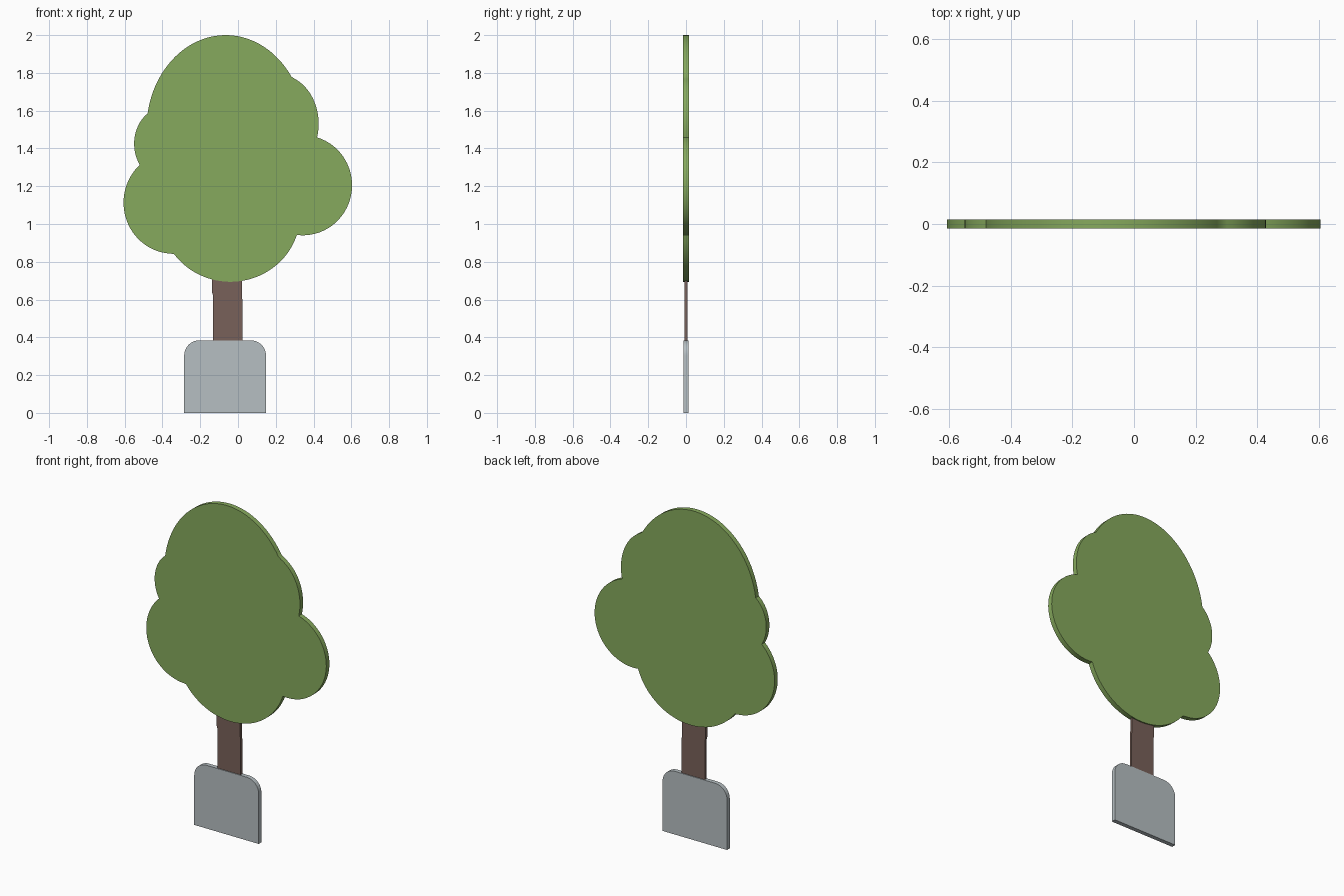
import bpy, bmesh, math

if "Cube" in bpy.data.objects:
    bpy.data.objects.remove(bpy.data.objects["Cube"])


def material(name, rgb):
    m = bpy.data.materials.new(name)
    m.diffuse_color = (*rgb, 1.0)
    m.use_nodes = True
    m.node_tree.nodes["Principled BSDF"].inputs["Base Color"].default_value = m.diffuse_color
    return m


def arc(cx, cz, rx, rz, start, end, n):
    """Clockwise elliptical arc between the directions of two (x, z) points."""
    a0, a1 = (math.atan2((z - cz) / rz, (x - cx) / rx) for x, z in (start, end))
    if a1 > a0:
        a1 -= 2 * math.pi
    steps = (a0 + (a1 - a0) * i / n for i in range(n + 1))
    return [(cx + rx * math.cos(a), cz + rz * math.sin(a)) for a in steps]


def plate(name, outline, half, mat):
    """Flat board: an (x, z) outline extruded along y."""
    bm = bmesh.new()
    face = bm.faces.new([bm.verts.new((x, -half, z)) for x, z in outline])
    ext = bmesh.ops.extrude_face_region(bm, geom=[face])
    moved = [v for v in ext["geom"] if isinstance(v, bmesh.types.BMVert)]
    bmesh.ops.translate(bm, verts=moved, vec=(0, 2 * half, 0))
    bmesh.ops.recalc_face_normals(bm, faces=bm.faces)
    me = bpy.data.meshes.new(name)
    bm.to_mesh(me)
    bm.free()
    ob = bpy.data.objects.new(name, me)
    bpy.context.collection.objects.link(ob)
    me.materials.append(mat)
    bpy.ops.object.select_all(action="DESELECT")
    ob.select_set(True)
    bpy.context.view_layer.objects.active = ob
    bpy.ops.object.shade_smooth_by_angle(angle=math.radians(30))
    return ob


# Crown: six leafy lobes meeting at notches, clockwise from the upper left
notches = [(-0.476, 1.584), (0.283, 1.78), (0.42, 1.458), (0.312, 0.942),
           (-0.336, 0.842), (-0.52, 1.313)]
lobes = [
    (-0.065, 1.50, 0.42, 0.50, notches[0], notches[1], 40),
    (0.217, 1.53, 0.21, 0.26, notches[1], notches[2], 16),
    (0.343, 1.205, 0.261, 0.265, notches[2], notches[3], 32),
    (-0.04, 1.05, 0.369, 0.356, (0.30, 0.905), notches[4], 32),
    (-0.344, 1.113, 0.262, 0.27, notches[4], notches[5], 32),
    (-0.39, 1.425, 0.16, 0.192, notches[5], notches[0], 14),
]
outline = []
for lobe in lobes:
    for p in arc(*lobe):
        if not outline or math.dist(p, outline[-1]) > 0.008:
            outline.append(p)
plate("crown", outline, 0.015, material("leaf_green", (0.24, 0.40, 0.11)))

# Trunk: thin board, slightly flared where it enters the crown
trunk = [(-0.132, 0.36), (-0.132, 0.62), (-0.138, 0.64), (-0.138, 0.76),
         (0.02, 0.76), (0.02, 0.62), (0.023, 0.60), (0.023, 0.36)]
plate("trunk", trunk, 0.008, material("bark_brown", (0.19, 0.12, 0.10)))

# Planter: board with rounded top corners
L, R, T, r = -0.285, 0.148, 0.384, 0.08
planter = [(L, 0)]
planter += arc(L + r, T - r, r, r, (L, T - r), (L + r, T), 10)
planter += arc(R - r, T - r, r, r, (R - r, T), (R, T - r), 10)
planter += [(R, 0)]
plate("planter", planter, 0.013, material("stone_grey", (0.47, 0.52, 0.54)))
